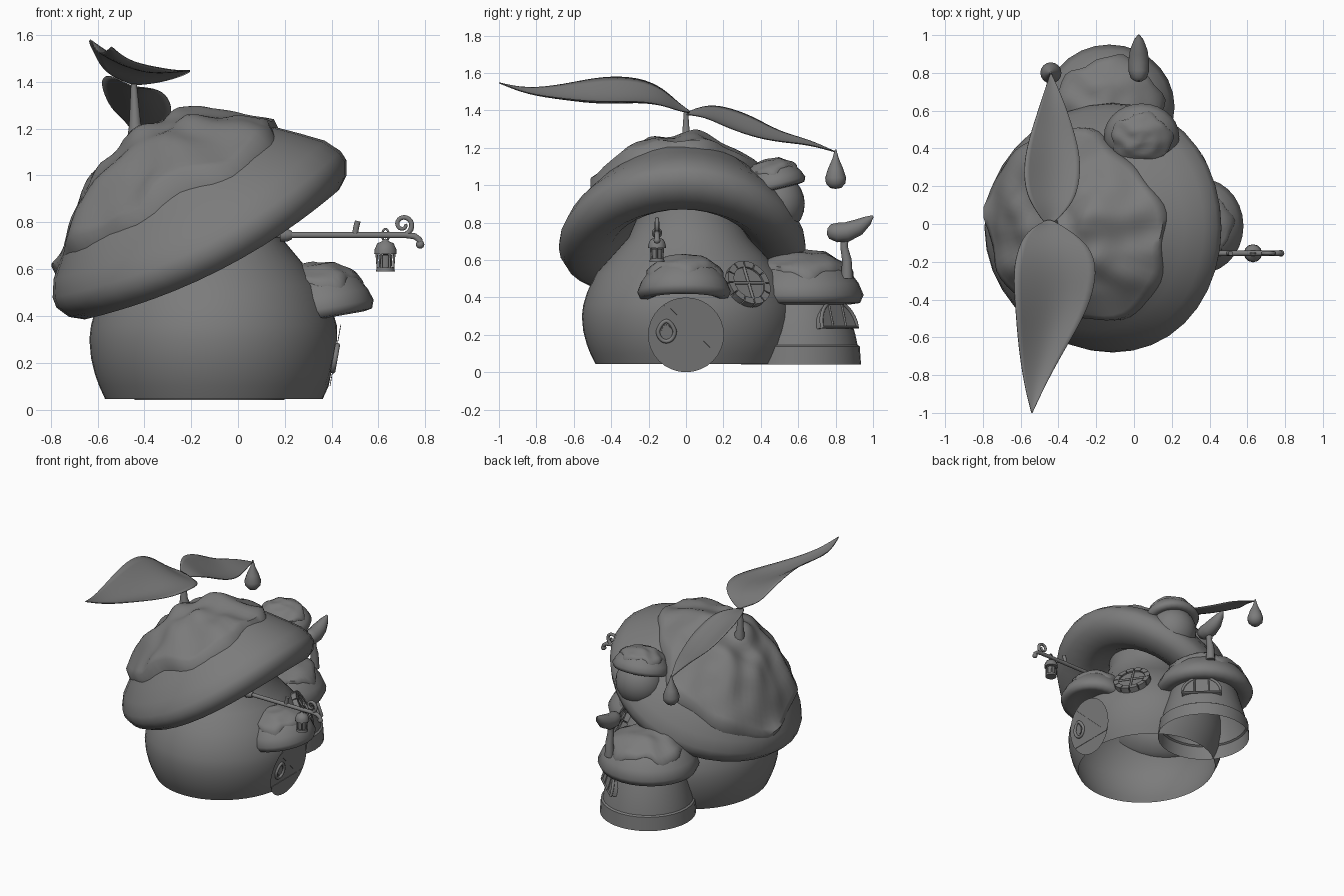
import bpy, bmesh, math
from mathutils import Matrix, Vector, noise

if "Cube" in bpy.data.objects:
    bpy.data.objects.remove(bpy.data.objects["Cube"])

grey = bpy.data.materials.new("clay_grey")
grey.use_nodes = True
COLOUR = (0.2, 0.2, 0.2, 1)
grey.diffuse_color = COLOUR
grey.node_tree.nodes["Principled BSDF"].inputs["Base Color"].default_value = COLOUR


def move(x, y, z):
    return Matrix.Translation((x, y, z))


def turn(deg, axis):
    return Matrix.Rotation(math.radians(deg), 4, axis)


def size(x, y, z):
    return Matrix.Diagonal((x, y, z, 1))


def finish(name, mesh, sharp=45):
    mesh.materials.clear()
    mesh.materials.append(grey)
    mesh.polygons.foreach_set("use_smooth", [True] * len(mesh.polygons))
    mesh.set_sharp_from_angle(angle=math.radians(sharp))
    ob = bpy.data.objects.new(name, mesh)
    bpy.context.scene.collection.objects.link(ob)
    return ob


def from_bmesh(name, bm, matrix, sharp=45):
    bm.transform(matrix)
    bmesh.ops.remove_doubles(bm, verts=bm.verts, dist=0.0005)
    bmesh.ops.recalc_face_normals(bm, faces=bm.faces)
    mesh = bpy.data.meshes.new(name)
    bm.to_mesh(mesh)
    bm.free()
    return finish(name, mesh, sharp)


def grid(name, rows, matrix=Matrix(), closed=False, sharp=45):
    """Skin rows of points into quads."""
    bm = bmesh.new()
    rings = [[bm.verts.new(p) for p in row] for row in rows]
    n = len(rings[0])
    for a, b in zip(rings, rings[1:]):
        for i in range(n if closed else n - 1):
            j = (i + 1) % n
            bm.faces.new((a[i], a[j], b[j], b[i]))
    return from_bmesh(name, bm, matrix, sharp)


def revolve(name, profile, matrix=Matrix(), seg=32, sharp=50, sag=0):
    """Lathe a profile; sag droops the two sides along y."""
    angles = [math.tau * i / seg for i in range(seg)]
    rows = [[(r * math.cos(a), r * math.sin(a), z - sag * (r * math.sin(a)) ** 2) for a in angles]
            for r, z in profile]
    return grid(name, rows, matrix, True, sharp)


def tube(name, points, radius, radii=None, matrix=Matrix(), cyclic=False):
    cu = bpy.data.curves.new(name, "CURVE")
    cu.dimensions = "3D"
    cu.bevel_depth, cu.bevel_resolution, cu.use_fill_caps = radius, 3, True
    sp = cu.splines.new("POLY")
    sp.points.add(len(points) - 1)
    sp.use_cyclic_u = cyclic
    for i, p in enumerate(points):
        sp.points[i].co = (*p, 1)
        sp.points[i].radius = radii[i] if radii else 1
    tmp = bpy.data.objects.new(name, cu)
    mesh = bpy.data.meshes.new_from_object(tmp)
    bpy.data.objects.remove(tmp)
    mesh.transform(matrix)
    return finish(name, mesh)


def plate(name, outline, depth, matrix):
    bm = bmesh.new()
    face = bm.faces.new([bm.verts.new((x, y, 0)) for x, y in outline])
    if depth:
        ext = bmesh.ops.extrude_face_region(bm, geom=[face])["geom"]
        back = [v for v in ext if isinstance(v, bmesh.types.BMVert)]
        bmesh.ops.translate(bm, vec=(0, 0, -depth), verts=back)
    return from_bmesh(name, bm, matrix, 30)


def height_at(profile, r):
    for (r0, z0), (r1, z1) in zip(profile, profile[1:]):
        if r0 <= r <= r1:
            return z0 + (z1 - z0) * (r - r0) / (r1 - r0)
    return profile[-1][1]


def moss(name, profile, edge, thick, bump, freq, matrix, seg=48, rings=14, sag=0, lift=0):
    """Lumpy blanket lying on a cap, with a wavy rim; lift thickens it along y."""
    rows = []
    for k in range(rings + 2):
        t = min(k / rings, 1)
        row = []
        for i in range(seg):
            a = math.tau * i / seg
            r = max(t * edge(a), 0.0001)
            x, y = r * math.cos(a), r * math.sin(a)
            lump = noise.noise(Vector((x, y, 0.3)) * freq) * bump + lift * y * y
            z = height_at(profile, r) + (thick + lump if k <= rings else -0.4 * thick)
            row.append((x, y, z - sag * y * y))
        rows.append(row)
    return grid(name, rows, matrix, True, 60)


# Main house body, open underneath, pressed flat behind the tilted door
house = revolve("house_body", [(.465, .045), (.49, .1), (.508, .15), (.525, .22), (.532, .3), (.525, .36),
                               (.505, .43), (.46, .53), (.375, .63), (.3, .72), (.26, .82), (.25, .95)],
                move(-.103, .015, 0) @ size(1, 1.075, 1), 48)
door_m = move(.409, 0, .2) @ turn(10, "Y") @ turn(90, "Z") @ turn(90, "X")
to_door = door_m.inverted()
for v in house.data.vertices:
    p = to_door @ v.co
    if p.z > -.003 and p.y < .25:
        p.z = -.003
        v.co = door_m @ p

# Tilted main cap with its mossy blanket
cap_profile = [(0, .485), (.12, .48), (.25, .44), (.37, .37), (.48, .28), (.57, .2), (.65, .125),
               (.69, .055), (.695, .01), (.665, -.05), (.61, -.09), (.5, -.11), (.4, -.06), (.25, .1), (0, .12)]
cap_m = move(-.152, -.02, .742) @ turn(-27, "Y") @ size(1, .95, 1)
SAG = .2


def blanket_edge(a):
    stretch = .04 * math.cos(a) ** 2 - .06 * math.cos(a) + .035 * math.cos(2 * a + 1.8)
    return .52 + stretch + .015 * math.sin(5 * a) + .01 * math.sin(9 * a)


revolve("main_cap", cap_profile, cap_m, 36, 80, SAG)
moss("main_cap_moss", cap_profile[:8], blanket_edge, .037, .055, 6, cap_m, 72, 20, SAG, .1)

# Smaller caps share one unit profile
unit_cap = [(0, .95), (.4, .88), (.75, .6), (.92, .3), (1, .05), (.94, -.12), (.78, -.15), (.55, -.05), (0, 0)]


def small_cap(name, matrix, edge=.8):
    revolve(name, unit_cap, matrix, 28, 80)
    moss(name + "_moss", unit_cap[:5],
         lambda a: edge + .05 * math.sin(5 * a + 1) + .02 * math.sin(11 * a), .08, .09, 3, matrix, 48, 10)


small_cap("door_awning", move(.36, -.01, .42) @ turn(-10, "Y") @ size(.225, .25, .21))
small_cap("annex_cap", move(-.13, .62, .4) @ size(.345, .33, .25))
small_cap("bud_cap", move(.04, .465, .995) @ turn(14, "X") @ size(.2, .18, .145))
ball = [(math.sin(math.pi * i / 12), -math.cos(math.pi * i / 12)) for i in range(13)]
revolve("bud_stem", ball, move(.04, .48, .9) @ size(.165, .155, .165), 24)

# Annex wall with base course
annex_m = move(-.122, .615, 0)
revolve("annex_wall", [(.321, .04), (.314, .138), (.302, .146), (.291, .2), (.245, .36), (.2, .45)], annex_m, 32, 30)

# Door disc with diagonal brace and ring handle
circle = [(math.cos(math.tau * i / 32), math.sin(math.tau * i / 32)) for i in range(32)]
plate("door", [(x * .203, y * .203) for x, y in circle], 0, door_m)
brace_m = door_m @ move(0, 0, .003)
plate("door_brace", [(-.13, .15), (-.105, .165), (.14, -.08), (.11, -.08)], .003, brace_m)
plate("door_rail", [(-.17, -.1), (.17, -.1), (.18, -.08), (-.18, -.08)], .003, brace_m)
drop_ring = [(x * .045 * (1 - .3 * max(y, 0)), y * .055, 0) for x, y in circle]
tube("door_handle", drop_ring, .011, None, door_m @ move(-.105, .02, .003), True)
plate("handle_plate", [(x * .025, y * .035) for x, y in circle], .006, door_m @ move(-.105, .02, .006))

# Round window with stone surround on the house
rw = move(.298, .333, .475) @ turn(34, "Z") @ turn(-28, "Y") @ turn(90, "Z") @ turn(90, "X")
plate("round_window_pane", [(x * .1, y * .1) for x, y in circle], .03, rw)
for i in range(12):
    arc = [math.tau * (i + k / 4 * .9) / 12 for k in range(5)]
    outline = [(.13 * math.cos(a), .13 * math.sin(a)) for a in arc]
    outline += [(.094 * math.cos(a), .094 * math.sin(a)) for a in reversed(arc)]
    plate("window_stone", outline, .04, rw @ move(0, 0, .012))
tube("round_window_bar", [(-.1, 0, .004), (.1, 0, .004)], .008, None, rw)
tube("round_window_post", [(0, -.1, .004), (0, .1, .004)], .008, None, rw)

# Arched window on the annex
aw = annex_m @ turn(47, "Z") @ move(.283, 0, .24) @ turn(-15, "Y") @ turn(90, "Z") @ turn(90, "X")
arch = [(.138 * math.cos(math.pi * i / 16), .145 * math.sin(math.pi * i / 16)) for i in range(17)]
plate("arched_window_pane", arch, .06, aw)
tube("arched_window_frame", [(x, y, 0) for x, y in arch], .01, None, aw, True)
for x in (-.05, .05):
    tube("arched_window_bar", [(x, 0, 0), (x, .13, 0)], .006, None, aw)

# Sprout stalk, two folded leaves and a dew drop
tube("sprout_stalk", [(-.435, 0, 1.15), (-.435, 0, 1.19), (-.44, 0, 1.22), (-.445, 0, 1.39)], .036,
     [1, .95, .7, .35])


def leaf(name, rows):
    pts = []
    for y, xl, xr, zl, zm, zr in rows:
        pts.append([(xl, y, zl), (.65 * xl + .35 * xr, y, (zl + 2 * zm) / 3),
                    (.35 * xl + .65 * xr, y, zm), (xr, y, zr)])
    ob = grid(name, pts, sharp=180)
    ob.modifiers.new("smoothing", "SUBSURF").levels = 2
    ob.modifiers.new("thickness", "SOLIDIFY").thickness = .005
    return ob


leaf("front_leaf", [(.02, -.47, -.43, 1.4, 1.39, 1.39), (-.04, -.57, -.33, 1.44, 1.4, 1.4),
                    (-.12, -.61, -.23, 1.52, 1.43, 1.43), (-.25, -.64, -.19, 1.58, 1.44, 1.455),
                    (-.45, -.625, -.24, 1.585, 1.425, 1.445), (-.65, -.61, -.36, 1.54, 1.455, 1.465),
                    (-.85, -.58, -.47, 1.515, 1.485, 1.49), (-1, -.542, -.538, 1.55, 1.55, 1.55)])
leaf("back_leaf", [(0, -.47, -.43, 1.39, 1.38, 1.38), (.1, -.54, -.33, 1.43, 1.37, 1.37),
                   (.2, -.58, -.29, 1.425, 1.32, 1.32), (.35, -.58, -.28, 1.375, 1.26, 1.265),
                   (.5, -.54, -.32, 1.285, 1.23, 1.235), (.65, -.49, -.37, 1.25, 1.22, 1.225),
                   (.8, -.442, -.438, 1.18, 1.18, 1.18)])
revolve("dew_drop", [(0, .98), (.03, .985), (.052, 1.01), (.056, 1.04), (.04, 1.09), (.018, 1.14), (.004, 1.19)],
        move(-.44, .8, 0), 16)

# Curved sprig growing from the annex cap
tube("sprig_stem", [(.02, .86, .5), (.02, .86, .6), (.02, .845, .67), (.02, .85, .74)], .03, [1.1, .9, .7, .8])
tube("sprig_head", [(.025, .755, .755), (.025, .77, .753), (.025, .81, .747), (.025, .86, .75),
                    (.025, .92, .775), (.025, .97, .81), (.025, 1, .835)], .055, [.3, .75, 1, 1, .85, .5, .1])

# Lantern arm with scrolls
arm_m = move(0, -.155, 0)
tube("lantern_arm", [(.12, 0, .745), (.72, 0, .745), (.755, 0, .74), (.775, 0, .725), (.78, 0, .7)], .014, None, arm_m)
revolve("arm_collar", [(0, 0), (.028, 0), (.028, .03), (.018, .05), (0, .05)],
        arm_m @ move(.18, 0, .745) @ turn(90, "Y"), 12)
revolve("arm_tip", ball, arm_m @ move(.778, 0, .705) @ size(.018, .018, .018), 12)
spiral = []
for i in range(25):
    a, r = -1.2 + i * .32, .042 * (1 - i / 32)
    spiral.append((.705 + r * math.cos(a), 0, .79 + r * math.sin(a)))
tube("arm_scroll", spiral, .012, [1 - i / 60 for i in range(25)], arm_m)
tube("arm_peg", [(.5, 0, .75), (.505, 0, .78), (.512, 0, .805)], .013, None, arm_m)

# Hanging lantern
lamp_m = move(.63, -.155, 0)
tube("lantern_hook", [(x * .014, 0, .745 + y * .026) for x, y in circle], .005, None, lamp_m, True)
revolve("lantern_roof", [(0, .73), (.012, .725), (.015, .718), (.035, .71), (.046, .685), (.048, .665), (0, .66)],
        lamp_m, 12)
revolve("lantern_glass", [(.03, .66), (.026, .6)], lamp_m, 12)
revolve("lantern_base", [(0, .607), (.038, .607), (.04, .59), (0, .59)], lamp_m, 12)
for i in range(6):
    post_m = lamp_m @ turn(60 * i, "Z")
    tube("lantern_post", [(.038, 0, .665), (.033, 0, .6)], .005, None, post_m)
